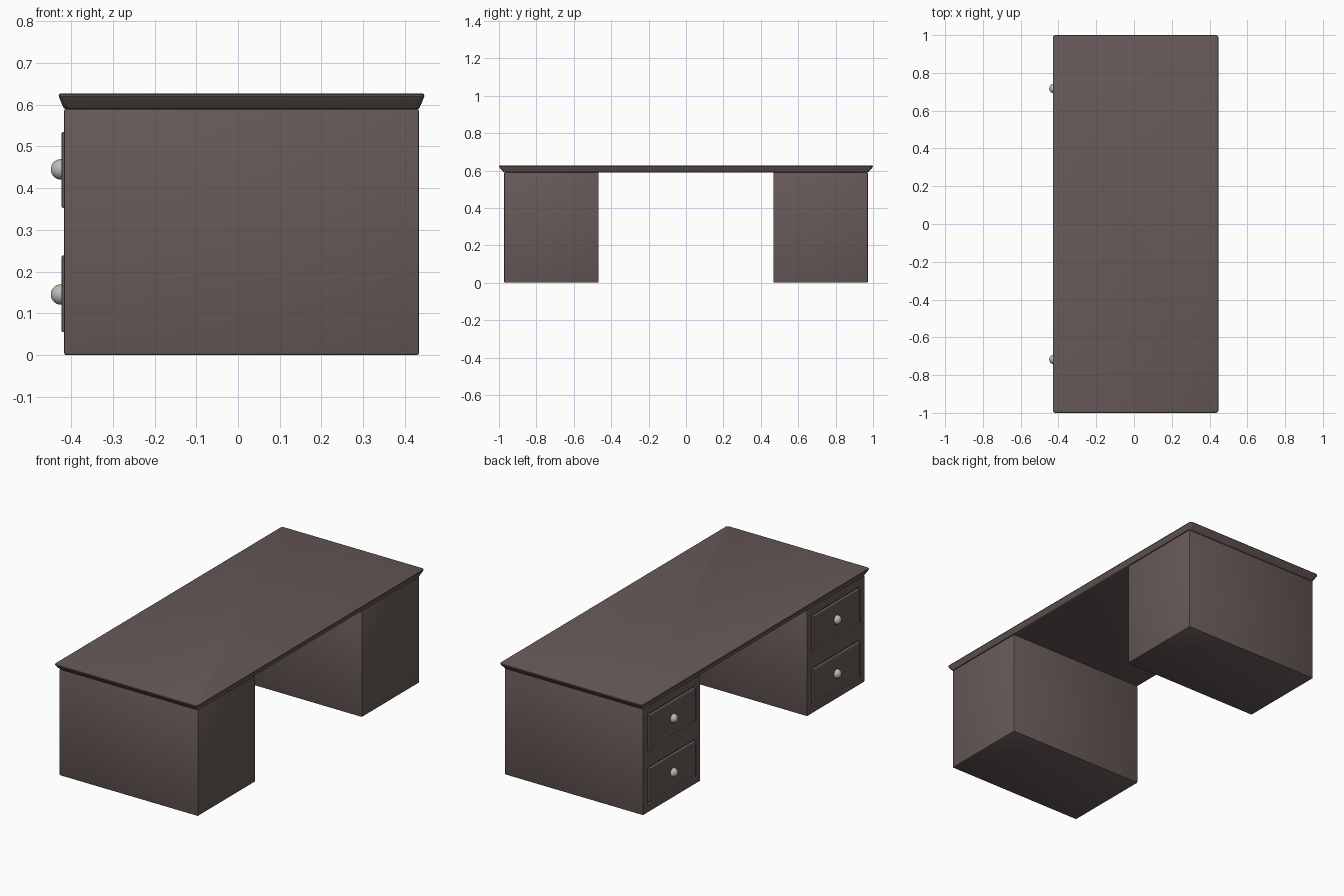
import bpy, bmesh, math
from mathutils import Vector

if "Cube" in bpy.data.objects:
    bpy.data.objects.remove(bpy.data.objects["Cube"])


def material(name, color):
    m = bpy.data.materials.new(name)
    m.diffuse_color = color
    m.use_nodes = True
    m.node_tree.nodes["Principled BSDF"].inputs["Base Color"].default_value = m.diffuse_color
    return m


WOOD = material("dark_wood", (0.135, 0.102, 0.098, 1))
METAL = material("knob_metal", (0.5, 0.5, 0.49, 1))


def finish(bm, name, mat, angle=30):
    bmesh.ops.recalc_face_normals(bm, faces=bm.faces)
    me = bpy.data.meshes.new(name)
    bm.to_mesh(me)
    bm.free()
    me.materials.append(mat)
    ob = bpy.data.objects.new(name, me)
    bpy.context.collection.objects.link(ob)
    bpy.ops.object.select_all(action='DESELECT')
    ob.select_set(True)
    bpy.context.view_layer.objects.active = ob
    bpy.ops.object.shade_smooth_by_angle(angle=math.radians(angle))
    return ob


# desk top: rounded rectangle rings following a moulded edge profile (inset, z)
def desk_top():
    bm = bmesh.new()
    cx, hx, hy, r = 0.0085, 0.4385, 1.0, 0.014
    profile = [(0.017, 0.589), (0.012, 0.592), (0.007, 0.603), (0.001, 0.618),
               (0, 0.621), (0.001, 0.625), (0.004, 0.627)]
    rings = []
    for inset, z in profile:
        ring = []
        for k, (sx, sy) in enumerate([(1, 1), (-1, 1), (-1, -1), (1, -1)]):
            for i in range(5):
                a = math.radians(90 * k + 22.5 * i)
                x = cx + sx * (hx - inset - r) + r * math.cos(a)
                y = sy * (hy - 2 * inset - r) + r * math.sin(a)
                ring.append(bm.verts.new((x, y, z)))
        rings.append(ring)
    n = len(rings[0])
    for a, b in zip(rings, rings[1:]):
        for i in range(n):
            bm.faces.new((a[i], a[(i + 1) % n], b[(i + 1) % n], b[i]))
    bm.faces.new(rings[0])
    bm.faces.new(rings[-1])
    finish(bm, "desk_top", WOOD)


X0, X1, Y0, Y1, ZT = -0.417, 0.434, 0.467, 0.972, 0.59
DRAWERS = [(0.043, 0.250), (0.341, 0.546)]


# pedestal: bevelled box with two drawer fronts stepped out of shallow recesses
def pedestal(name, side):
    bm = bmesh.new()
    bmesh.ops.create_cube(bm, size=1)
    for v in bm.verts:
        v.co = Vector(((X0 + X1) / 2 + v.co.x * (X1 - X0),
                       side * (Y0 + Y1) / 2 + v.co.y * (Y1 - Y0),
                       ZT / 2 + v.co.z * ZT))
    bmesh.ops.bevel(bm, geom=bm.edges[:], offset=0.005, segments=2,
                    profile=0.5, affect='EDGES')

    def front_faces():
        return [f for f in bm.faces
                if all(abs(v.co.x - X0) < 1e-5 for v in f.verts)]

    cuts = [((0, side * y, 0), (0, 1, 0)) for y in (Y0 + 0.041, Y1 - 0.041)]
    cuts += [((0, 0, z), (0, 0, 1)) for pair in DRAWERS for z in pair]
    for co, no in cuts:
        ff = front_faces()
        geom = ff + list({e for f in ff for e in f.edges}) + \
            list({v for f in ff for v in f.verts})
        bmesh.ops.bisect_plane(bm, geom=geom, plane_co=co, plane_no=no)
    panels = []
    for f in front_faces():
        c = f.calc_center_median()
        if Y0 + 0.041 < abs(c.y) < Y1 - 0.041 and \
                any(a < c.z < b for a, b in DRAWERS):
            panels.append(f)
    for thick, depth in [(0.003, -0.010), (0.007, 0), (0.002, 0.0145), (0.003, 0.002)]:
        bmesh.ops.inset_individual(bm, faces=panels, thickness=thick,
                                   depth=depth, use_even_offset=True)
    finish(bm, name, WOOD)


# round drawer knob
def knob(name, y, z):
    bm = bmesh.new()
    bmesh.ops.create_uvsphere(bm, u_segments=32, v_segments=16, radius=0.0245)
    bmesh.ops.translate(bm, verts=bm.verts, vec=(-0.4245, y, z))
    finish(bm, name, METAL, 60)


desk_top()
for label, side in (("left", 1), ("right", -1)):
    pedestal(label + "_pedestal", side)
    for level, z in (("lower", 0.145), ("upper", 0.445)):
        knob(f"{label}_{level}_knob", side * 0.717, z)
